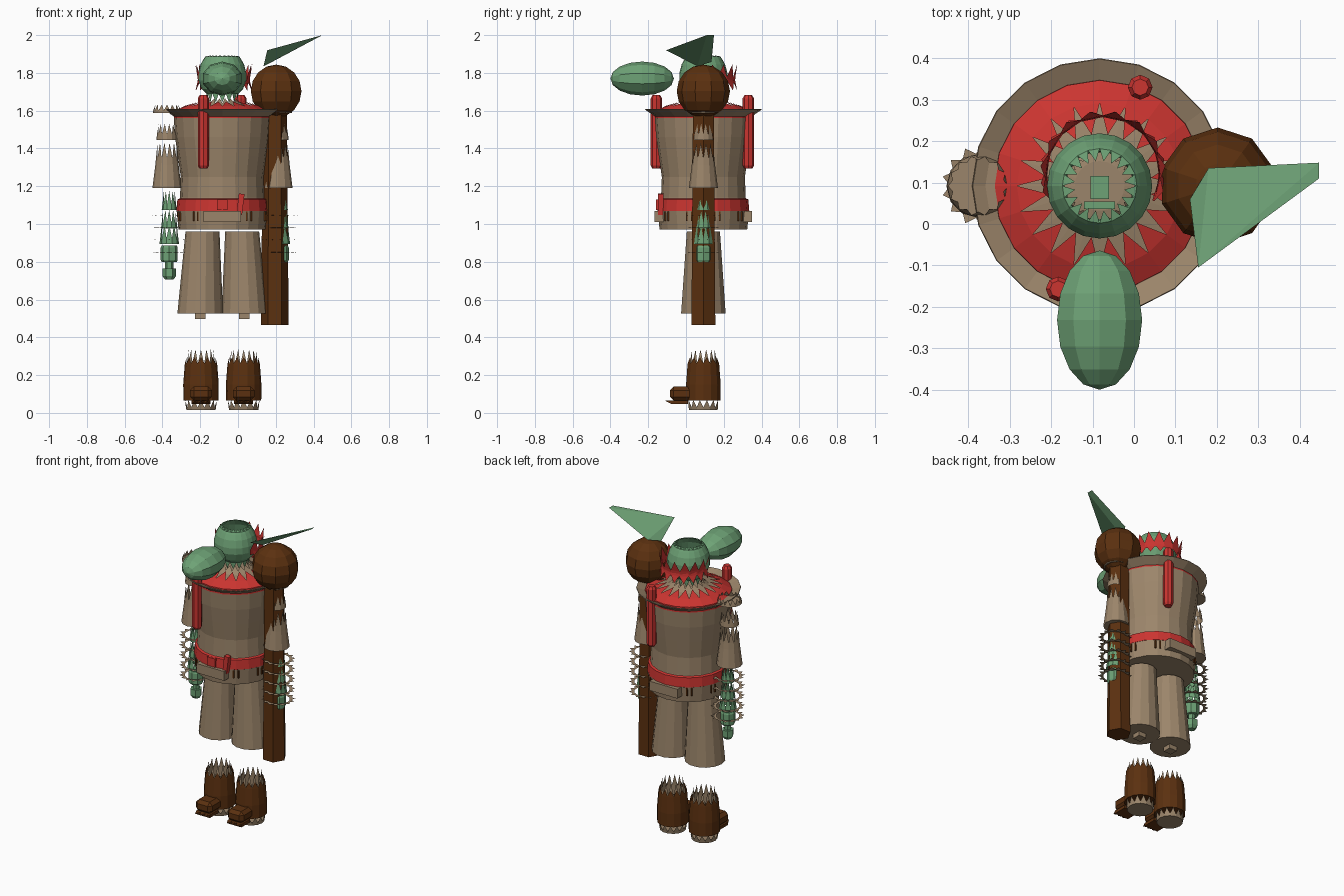
import bpy, bmesh, math
from mathutils import Vector, Matrix

cube = bpy.data.objects.get("Cube")
if cube:
    bpy.data.objects.remove(cube, do_unlink=True)

CX, CY = -0.083, 0.092          # body axis


def material(name, col):
    m = bpy.data.materials.new(name)
    m.use_nodes = True
    m.diffuse_color = (*col, 1)
    m.node_tree.nodes["Principled BSDF"].inputs["Base Color"].default_value = (*col, 1)
    return m


tan = material("tan cloth", (0.33, 0.235, 0.145))
red = material("red cloth", (0.6, 0.035, 0.03))
green = material("green skin", (0.155, 0.36, 0.18))
brown = material("brown wood", (0.105, 0.03, 0.005))


def finish(name, bm, mat, normals=True):
    if normals:
        bmesh.ops.recalc_face_normals(bm, faces=bm.faces)
    me = bpy.data.meshes.new(name)
    bm.to_mesh(me)
    bm.free()
    me.materials.append(mat)
    ob = bpy.data.objects.new(name, me)
    bpy.context.collection.objects.link(ob)
    return ob


def lathe(name, profile, at, mat, n=20, caps=True, turn=0.0):
    """Revolve (radius, z) points; an optional third value shifts the ring in x."""
    bm = bmesh.new()
    rings = []
    for r, z, *dx in profile:
        x = at[0] + (dx[0] if dx else 0)
        rings.append([bm.verts.new((x + r * math.cos(turn + math.tau * i / n),
                                    at[1] + r * math.sin(turn + math.tau * i / n), z))
                      for i in range(n)])
    for a, b in zip(rings, rings[1:]):
        for i in range(n):
            j = (i + 1) % n
            bm.faces.new((a[i], a[j], b[j], b[i]))
    if caps:
        bm.faces.new(rings[0][::-1])
        bm.faces.new(rings[-1])
    return finish(name, bm, mat)


def crown(name, base, rim, tip, at, mat, n=16, start=0.0, sweep=math.tau):
    """Band from base to rim (radius, z) with n pointed teeth reaching tip."""
    bm = bmesh.new()

    def vert(p, i):
        a = start + sweep * i / n
        return bm.verts.new((at[0] + p[0] * math.cos(a), at[1] + p[0] * math.sin(a), p[1]))
    for i in range(n):
        a, b, c, d = vert(base, i), vert(base, i + 1), vert(rim, i + 1), vert(rim, i)
        if base != rim:
            bm.faces.new((a, b, c, d))
        bm.faces.new((d, c, vert(tip, i + 0.5)))
    bmesh.ops.remove_doubles(bm, verts=bm.verts, dist=0.0005)
    return finish(name, bm, mat)


def box(name, centre, size, mat, tilt=0.0):
    bm = bmesh.new()
    bmesh.ops.create_cube(bm, size=1, matrix=Matrix.Translation(centre)
                          @ Matrix.Rotation(tilt, 4, 'Y') @ Matrix.Diagonal((*size, 1)))
    return finish(name, bm, mat)


def ball(name, centre, radii, mat, seg, rings, axis='Z'):
    bm = bmesh.new()
    rot = Matrix.Rotation(math.pi / 2, 4, 'X') if axis == 'Y' else Matrix()
    bmesh.ops.create_uvsphere(bm, u_segments=seg, v_segments=rings, radius=1,
                              matrix=Matrix.Translation(centre) @ Matrix.Diagonal((*radii, 1)) @ rot)
    return finish(name, bm, mat)


body = (CX, CY)

# Torso, belt and coat hem
lathe("torso", [(0.232, 0.97), (0.242, 1.07), (0.224, 1.14), (0.22, 1.25),
                (0.236, 1.36), (0.25, 1.46), (0.257, 1.56)], body, tan)
lathe("belt", [(0.236, 1.065), (0.243, 1.07), (0.238, 1.13), (0.222, 1.137)], body, red)
box("belt_plate", (CX, CY - 0.24, 1.102), (0.055, 0.02, 0.055), red)
box("belt_knot", (0.013, CY - 0.225, 1.105), (0.03, 0.03, 0.11), red, 0.12)
for s, word in ((-1, "front"), (1, "back")):
    box("hem_flap_" + word, (CX, CY + s * 0.225, 1.04), (0.2, 0.065, 0.06), tan)
for i in range(10):
    a = math.tau * (i + 0.5) / 10
    for d in (-0.06, 0.06):
        box("hem_slit", (CX + 0.24 * math.cos(a + d), CY + 0.24 * math.sin(a + d), 1.04),
            (0.008, 0.008, 0.05), brown)

# Shoulders: dished brim, red cape with teeth, tan collar beneath
lathe("shoulder_brim", [(0.25, 1.565), (0.308, 1.605), (0.306, 1.609), (0.25, 1.585)],
      body, tan, caps=False)
lathe("cape_edge", [(0.257, 1.56), (0.255, 1.595)], body, red, caps=False)
crown("cape", (0.255, 1.595), (0.2, 1.625), (0.125, 1.648), body, red, 20)
lathe("collar", [(0.252, 1.565), (0.2, 1.605), (0.06, 1.635)], body, tan)
crown("collar_teeth", (0.12, 1.625), (0.1, 1.64), (0.07, 1.665), body, tan, 16)
for x, y, word in ((-0.183, -0.157, "front"), (0.015, 0.33, "back")):
    lathe("strap_roll_" + word, [(0.022, 1.295), (0.03, 1.31), (0.03, 1.665), (0.02, 1.682)],
          (x, y), red, 8)

# Head: hollow shell, toothed rims, red headband, long snout
lathe("head", [(0.085, 1.69), (0.11, 1.715), (0.127, 1.76), (0.127, 1.8), (0.115, 1.845),
               (0.098, 1.875)], body, green, caps=False)
crown("head_top_teeth", (0.098, 1.875), (0.09, 1.887), (0.06, 1.893), body, green, 20)
crown("head_neck_teeth", (0.095, 1.70), (0.085, 1.69), (0.08, 1.645), body, green, 14)
box("tongue", (CX, 0.088, 1.72), (0.045, 0.055, 0.05), green)
box("lip", (CX, 0.045, 1.73), (0.075, 0.018, 0.04), green)
band_at = (CX + 0.008, CY + 0.03)
crown("headband_upper", (0.136, 1.745), (0.14, 1.78), (0.152, 1.845), band_at, red, 10,
      -0.5, math.pi + 1)
crown("headband_lower", (0.136, 1.775), (0.14, 1.75), (0.152, 1.705), band_at, red, 10,
      -0.35, math.pi + 0.7)
ball("snout", (CX, -0.232, 1.77), (0.108, 0.168, 0.09), green, 10, 8, 'Y')

# Arms: sleeves with stacked toothed rings, green forearms and hands
for x, word in ((-0.376, "right"), (0.212, "left")):
    at = (x, CY)
    lathe(word + "_sleeve", [(0.077, 1.19), (0.062, 1.31)], at, tan, 12, caps=False)
    lathe(word + "_sleeve_floor", [(0.077, 1.19), (0.076, 1.195)], at, tan, 12)
    crown(word + "_sleeve_teeth", (0.062, 1.31), (0.058, 1.35), (0.052, 1.43), at, tan, 12)
    crown(word + "_upper_arm_ring", (0.056, 1.445), (0.053, 1.475), (0.045, 1.53), at, tan, 12)
    crown(word + "_shoulder_ring", (0.075, 1.59), (0.073, 1.6), (0.062, 1.632), at, tan, 14)
    lathe(word + "_shoulder_cap", [(0.075, 1.588), (0.072, 1.596)], at, tan, 14)
    arm = (x + 0.012, CY)
    for r, z in ((0.04, 1.075), (0.044, 0.975), (0.052, 0.895)):
        crown(word + "_forearm_ring", (r, z), (r - 0.004, z + 0.03), (r - 0.01, z + 0.1),
              arm, green, 10)
    for i in range(5):
        z = 0.85 + i * 0.065
        crown(word + "_wrist_fringe", (0.068, z), (0.08, z), (0.1, z + 0.002), arm, tan, 14)
    lathe(word + "_hand", [(0.04, 0.8), (0.045, 0.81), (0.045, 0.875), (0.04, 0.885)],
          arm, green, 8)
    lathe(word + "_finger_joint", [(0.022, 0.765), (0.022, 0.8)], arm, green, 6)
    lathe(word + "_finger_tip", [(0.022, 0.705), (0.036, 0.725), (0.036, 0.765)],
          arm, green, 6)

# Staff with round head
lathe("staff", [(0.073, 0.465), (0.064, 1.6)], (0.195, CY), brown, 6)
ball("staff_head", (0.202, CY, 1.703), (0.141, 0.141, 0.141), brown, 10, 8)

# Ear blade above the staff
bm = bmesh.new()
for p in ((0.155, -0.105, 1.92), (0.135, 0.06, 1.835), (0.18, 0.135, 1.858),
          (0.447, 0.148, 2.0), (0.447, 0.11, 2.0)):
    bm.verts.new(p)
bmesh.ops.convex_hull(bm, input=bm.verts)
finish("ear_blade", bm, green)

# Legs and boots
for s, word in ((-1, "right"), (1, "left")):
    x = CX + s * 0.117
    lathe(word + "_trouser", [(0.121, 0.525), (0.09, 0.96, -s * 0.012)], (x, CY), tan, 14)
    box(word + "_ankle", (x, CY, 0.512), (0.055, 0.055, 0.03), tan)
    at = (CX + s * 0.113, CY)
    lathe(word + "_boot", [(0.093, 0.065), (0.094, 0.15), (0.086, 0.255)], at, brown, 14, caps=False)
    lathe(word + "_boot_floor", [(0.093, 0.065), (0.093, 0.07)], at, brown, 14)
    crown(word + "_boot_teeth", (0.086, 0.255), (0.085, 0.262), (0.078, 0.295), at, brown, 14)
    crown(word + "_sock_teeth", (0.078, 0.2), (0.075, 0.26), (0.066, 0.335), at, tan, 14)
    crown(word + "_sole_teeth", (0.077, 0.015), (0.08, 0.03), (0.086, 0.068), at, tan, 14)
    lathe(word + "_sole", [(0.077, 0.015), (0.079, 0.025)], at, tan, 14)
    # Rounded toe cap
    bm = bmesh.new()
    bmesh.ops.create_cube(bm, size=1, matrix=Matrix.Translation((at[0], -0.025, 0.102))
                          @ Matrix.Diagonal((0.115, 0.12, 0.075, 1)))
    bmesh.ops.bevel(bm, geom=[e for e in bm.edges if (e.verts[0].co.y + e.verts[1].co.y) / 2 < -0.03
                              or abs(e.verts[0].co.y - e.verts[1].co.y) > 0.05],
                    offset=0.02, segments=1, affect='EDGES')
    finish(word + "_toe_cap", bm, brown)
    box(word + "_sole_plate", (at[0], -0.035, 0.056), (0.1, 0.09, 0.02), brown)
    # Pointed claws in front of the sole plate
    for dx in (-0.033, 0, 0.033):
        bm = bmesh.new()
        for px, py, pz in ((-0.016, -0.078, 0.048), (0.016, -0.078, 0.048),
                           (-0.016, -0.078, 0.066), (0.016, -0.078, 0.066), (0, -0.112, 0.064)):
            bm.verts.new((at[0] + dx + px, py, pz))
        bmesh.ops.convex_hull(bm, input=bm.verts)
        finish(word + "_claw", bm, brown)
